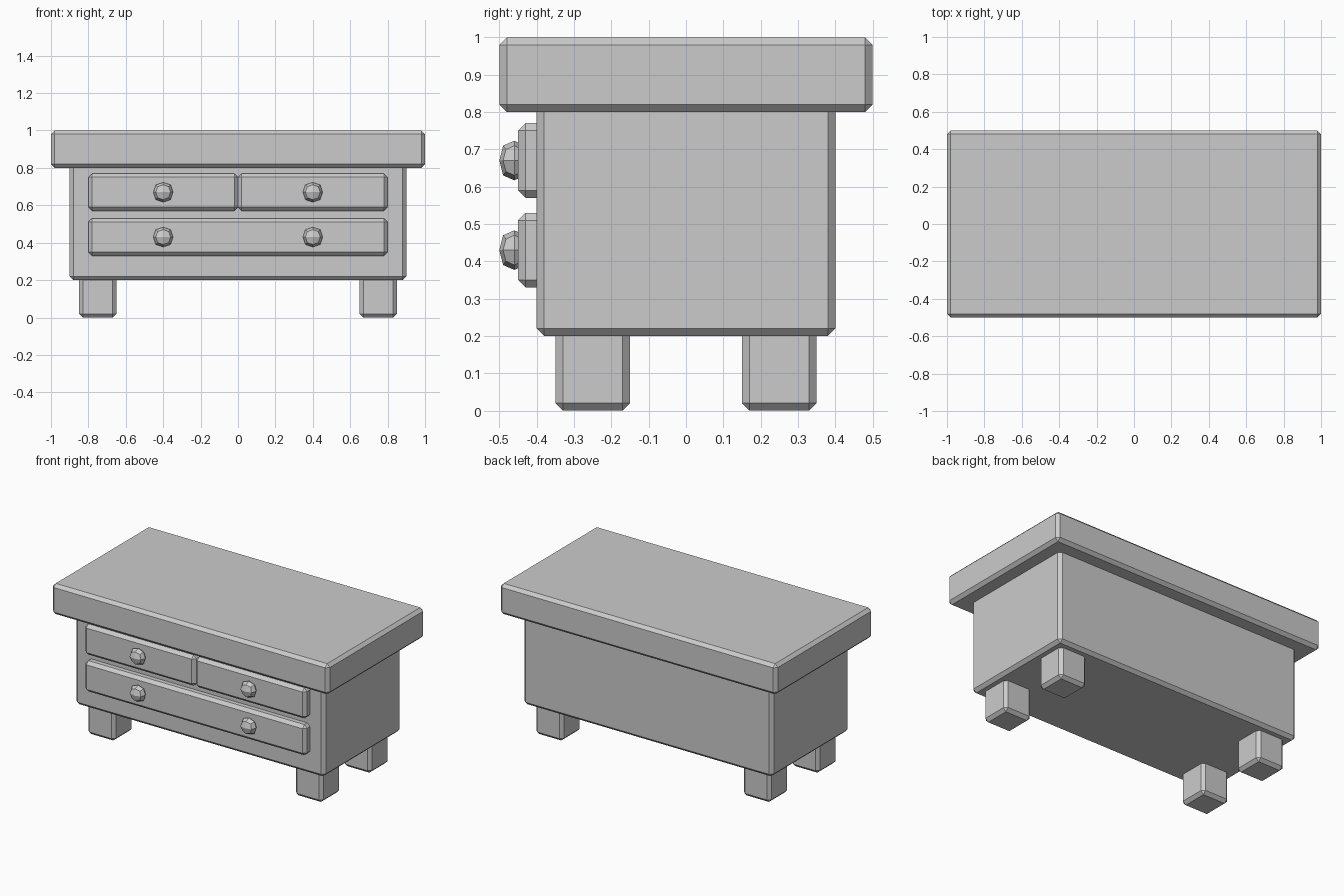
import bpy
from mathutils import Matrix
import bmesh

if "Cube" in bpy.data.objects:
    bpy.data.objects.remove(bpy.data.objects["Cube"])

BEVEL = 0.02


def new_object(name, bm):
    mesh = bpy.data.meshes.new(name)
    bm.to_mesh(mesh)
    bm.free()
    obj = bpy.data.objects.new(name, mesh)
    bpy.context.collection.objects.link(obj)
    return obj


def cube(name, lo, hi):
    bm = bmesh.new()
    size = [b - a for a, b in zip(lo, hi)]
    mid = [(a + b) / 2 for a, b in zip(lo, hi)]
    bmesh.ops.create_cube(bm, size=1,
                          matrix=Matrix.Translation(mid) @ Matrix.Diagonal((*size, 1)))
    return new_object(name, bm)


def chamfered_box(name, lo, hi):
    obj = cube(name, lo, hi)
    mod = obj.modifiers.new("chamfer", 'BEVEL')
    mod.width = BEVEL
    mod.segments = 1
    return obj


def knob(name, x, z):
    # Low-poly rounded knob, half sunk into the drawer front
    obj = cube(name, (x - 0.053, -0.50, z - 0.053), (x + 0.053, -0.42, z + 0.053))
    mod = obj.modifiers.new("round", 'SUBSURF')
    mod.levels = mod.render_levels = 1
    mod.use_limit_surface = False
    return obj


# Top slab and cabinet body (tucked slightly into the slab)
chamfered_box("table_top", (-1, -0.5, 0.8), (1, 0.5, 1))
chamfered_box("body", (-0.9, -0.4, 0.2), (0.9, 0.4, 0.82))

# Drawer fronts, sunk into the body
chamfered_box("lower_drawer", (-0.8, -0.45, 0.33), (0.8, -0.38, 0.53))
chamfered_box("upper_left_drawer", (-0.8, -0.45, 0.57), (0, -0.38, 0.77))
chamfered_box("upper_right_drawer", (0, -0.45, 0.57), (0.8, -0.38, 0.77))

for sx, side in ((-1, "left"), (1, "right")):
    # Drawer knobs
    for z, row in ((0.43, "lower"), (0.67, "upper")):
        knob(f"{row}_{side}_knob", sx * 0.4, z)
    # Square legs
    for sy, end in ((-1, "front"), (1, "back")):
        x, y = sx * 0.75, sy * 0.25
        chamfered_box(f"{end}_{side}_leg", (x - 0.1, y - 0.1, 0), (x + 0.1, y + 0.1, 0.22))
